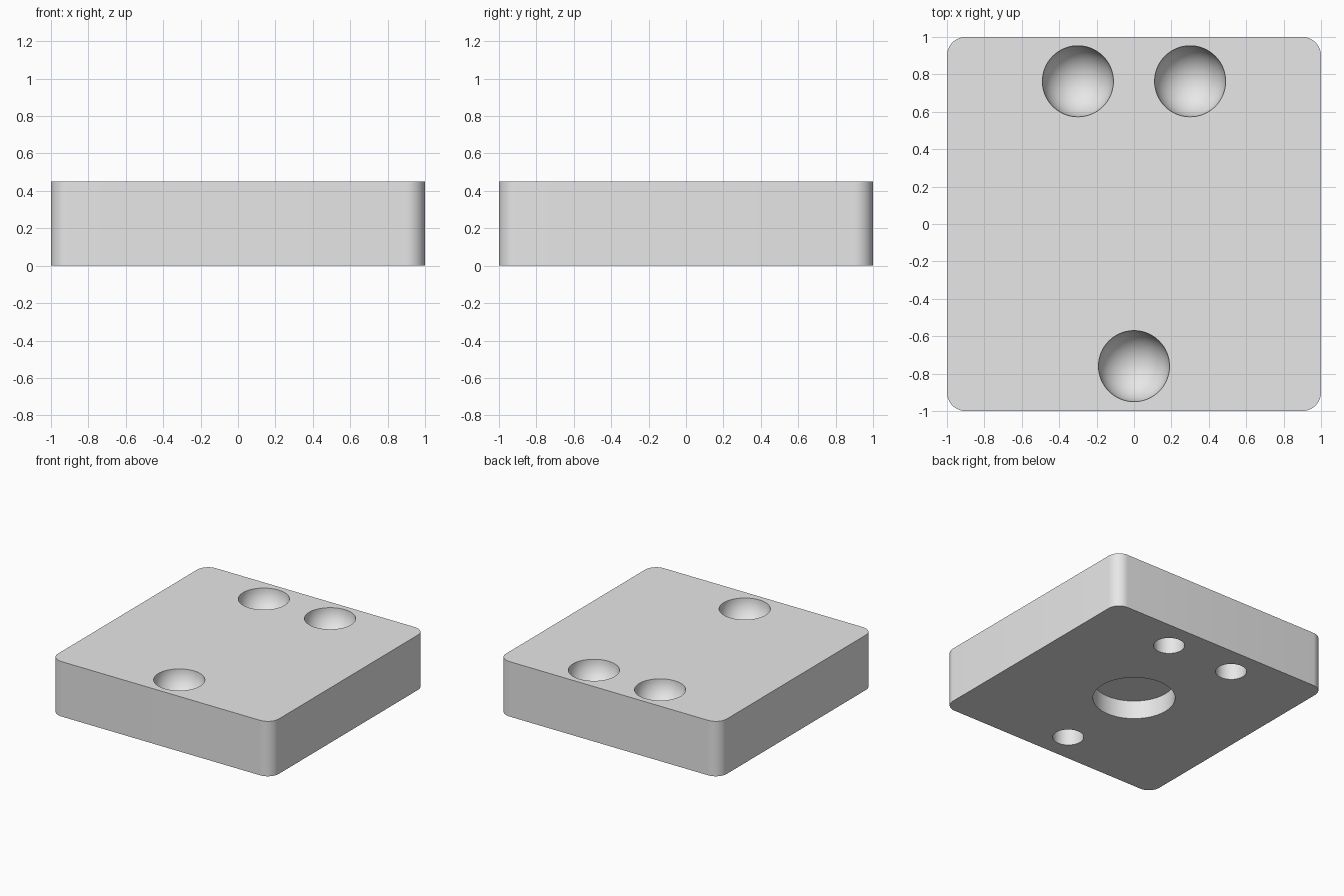
import bpy
import bmesh
from math import radians

default = bpy.data.objects.get("Cube")
if default:
    bpy.data.objects.remove(default, do_unlink=True)

HEIGHT = 0.45
CORNER = 0.1
BALL_RADIUS = 0.19
PIN_RADIUS = 0.115
POCKET_RADIUS = 0.305
POCKET_DEPTH = 0.15
SPOTS = [(-0.3, 0.763), (0.3, 0.763), (0, -0.76)]

grey = bpy.data.materials.new("light_grey")
grey.use_nodes = True
colour = (0.8, 0.8, 0.8, 1)
grey.diffuse_color = colour
grey.node_tree.nodes["Principled BSDF"].inputs["Base Color"].default_value = colour


def finish(name):
    obj = bpy.context.object
    obj.name = name
    obj.data.materials.append(grey)
    return obj


def cut(target, cutter):
    mod = target.modifiers.new(cutter.name, "BOOLEAN")
    mod.operation = "DIFFERENCE"
    mod.solver = "EXACT"
    mod.object = cutter
    bpy.context.view_layer.objects.active = target
    bpy.ops.object.modifier_apply(modifier=mod.name)
    bpy.data.objects.remove(cutter, do_unlink=True)


def pocket(name, x, y, radius):
    # Blind round hole open at the underside
    bpy.ops.mesh.primitive_cylinder_add(
        vertices=64, radius=radius, depth=2 * POCKET_DEPTH, location=(x, y, 0))
    return finish(name)


# Block with rounded vertical corners
bpy.ops.mesh.primitive_cube_add(size=2, location=(0, 0, HEIGHT / 2))
block = finish("block")
block.scale.z = HEIGHT / 2
bpy.ops.object.transform_apply(location=True, scale=True)
bm = bmesh.new()
bm.from_mesh(block.data)
uprights = [e for e in bm.edges
            if abs(e.verts[0].co.z - e.verts[1].co.z) > HEIGHT / 2]
bmesh.ops.bevel(bm, geom=uprights, offset=CORNER, segments=12,
                profile=0.5, affect="EDGES")
bm.to_mesh(block.data)
bm.free()

# Round dimples on top, each above a small pin hole
for x, y in SPOTS:
    bpy.ops.mesh.primitive_uv_sphere_add(
        segments=64, ring_count=32, radius=BALL_RADIUS, location=(x, y, HEIGHT))
    cut(block, finish("dimple_cutter"))
    cut(block, pocket("pin_hole_cutter", x, y, PIN_RADIUS))

# Wide pocket in the middle of the underside
cut(block, pocket("centre_pocket_cutter", 0, 0, POCKET_RADIUS))

bpy.ops.object.select_all(action="DESELECT")
block.select_set(True)
bpy.context.view_layer.objects.active = block
bpy.ops.object.shade_smooth_by_angle(angle=radians(30))
